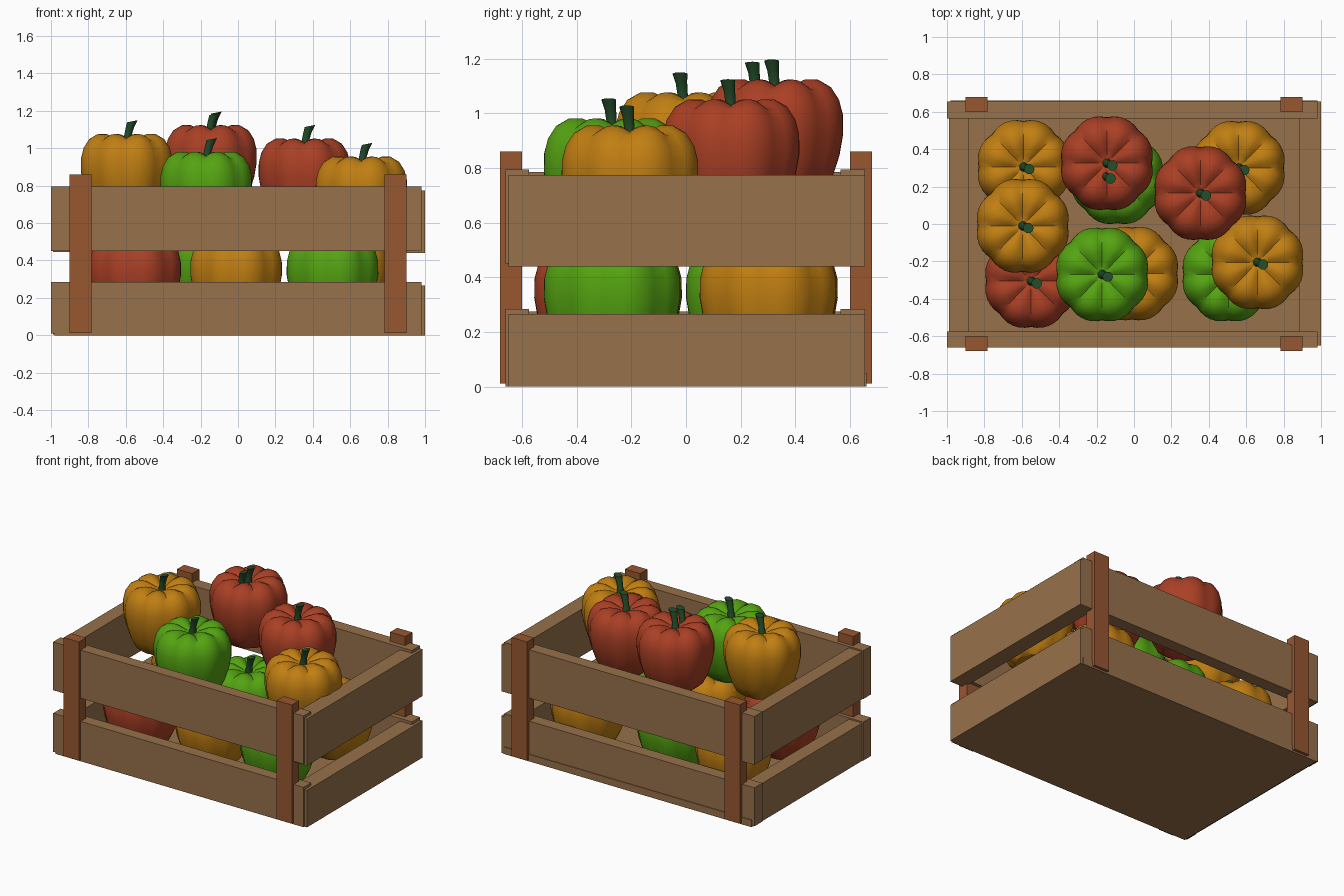
import bpy, bmesh, math
from mathutils import Vector

if "Cube" in bpy.data.objects:
    bpy.data.objects.remove(bpy.data.objects["Cube"])


def material(name, rgb):
    m = bpy.data.materials.new(name)
    m.diffuse_color = (*rgb, 1)
    m.use_nodes = True
    m.node_tree.nodes["Principled BSDF"].inputs["Base Color"].default_value = m.diffuse_color
    return m


WOOD = material("wood", (0.31, 0.165, 0.07))
POST = material("dark_wood", (0.31, 0.095, 0.03))
STEM = material("stem_green", (0.018, 0.075, 0.022))
RED = material("red", (0.40, 0.05, 0.018))
YELLOW = material("yellow", (0.53, 0.21, 0.006))
GREEN = material("green", (0.09, 0.37, 0.006))


def finish(name, bm, mat, smooth=False):
    bmesh.ops.recalc_face_normals(bm, faces=bm.faces)
    me = bpy.data.meshes.new(name)
    bm.to_mesh(me)
    bm.free()
    ob = bpy.data.objects.new(name, me)
    bpy.context.collection.objects.link(ob)
    me.materials.append(mat)
    if smooth:
        bpy.ops.object.select_all(action='DESELECT')
        ob.select_set(True)
        bpy.context.view_layer.objects.active = ob
        bpy.ops.object.shade_smooth_by_angle(angle=math.radians(40))
    return ob


def box(name, lo, hi, mat):
    bm = bmesh.new()
    bmesh.ops.create_cube(bm, size=1)
    for v in bm.verts:
        v.co = Vector([lo[i] + (v.co[i] + 0.5) * (hi[i] - lo[i]) for i in range(3)])
    return finish(name, bm, mat)


def loft(bm, rings):
    rows = [[bm.verts.new(p) for p in ring] for ring in rings]
    n = len(rows[0])
    for a, b in zip(rows, rows[1:]):
        for i in range(n):
            j = (i + 1) % n
            bm.faces.new((a[i], a[j], b[j], b[i]))
    bm.faces.new(rows[0][::-1])
    bm.faces.new(rows[-1])


# Pepper profile: radius, height below the crown, crease depth, crown dip
PROFILE = [(0.03, 0.435, 0, 0), (0.085, 0.462, 0.05, 0), (0.135, 0.462, 0.07, 0),
           (0.180, 0.425, 0.07, 0), (0.212, 0.36, 0.06, 0), (0.237, 0.28, 0.05, 0),
           (0.251, 0.20, 0.05, 0), (0.251, 0.13, 0.06, 0), (0.238, 0.075, 0.07, 0.004),
           (0.208, 0.028, 0.07, 0.012), (0.165, 0.002, 0.06, 0.022),
           (0.115, 0.002, 0.04, 0.022), (0.065, 0.022, 0.02, 0.014), (0.022, 0.045, 0, 0)]
LOBES, SIDES = 8, 48


def stem(name, x, y, top):
    # Flared stalk leaning to the right
    bm = bmesh.new()
    rings = []
    for r, z, dx in ((0.025, -0.05, 0), (0.020, -0.01, 0.006), (0.022, 0.03, 0.016), (0.028, 0.066, 0.03)):
        rings.append([(x + dx + r * math.cos(k * math.pi / 5),
                       y - dx * 0.4 + r * math.sin(k * math.pi / 5),
                       top + z + 0.2 * r * math.cos(k * math.pi / 5) * (z > 0.05)) for k in range(10)])
    loft(bm, rings)
    finish(name, bm, STEM, True)


def pepper(name, x, y, top, mat, turn=0.0):
    bm = bmesh.new()
    rings = []
    for r, depth, crease, dip in PROFILE:
        ring = []
        for k in range(SIDES):
            a = 2 * math.pi * k / SIDES
            groove = 1 - abs(math.sin(LOBES * a / 2))
            rr = r * (1.01 - crease * groove)
            ring.append((x + rr * math.cos(a + turn), y + 1.02 * rr * math.sin(a + turn),
                         top - depth - dip * groove))
        rings.append(ring)
    loft(bm, rings)
    finish(name, bm, mat, True)
    stem(name + "_stem", x, y, top)


# Crate floor
box("crate_floor", (-0.98, -0.66, 0), (0.98, 0.66, 0.05), WOOD)

# Side boards in two rows
for row, z0, z1 in (("lower", 0.01, 0.285), ("upper", 0.45, 0.795)):
    box(f"front_{row}_board", (-1.0, -0.66, z0), (0.98, -0.575, z1), WOOD)
    box(f"back_{row}_board", (-1.0, 0.565, z0), (0.98, 0.655, z1), WOOD)
    box(f"left_{row}_board", (-0.99, -0.65, z0 - 0.005), (-0.885, 0.65, z1 - 0.01), WOOD)
    box(f"right_{row}_board", (0.885, -0.65, z0 - 0.01), (1.0, 0.655, z1 - 0.02), WOOD)

# Corner posts
for xn, x in (("left", -0.842), ("right", 0.842)):
    for yn, y in (("front", -0.64), ("back", 0.64)):
        box(f"{yn}_{xn}_post", (x - 0.06, y - 0.04, 0.012), (x + 0.06, y + 0.04, 0.86), POST)

# Bottom layer of peppers
LOW = 0.525
for i, (x, y, mat) in enumerate([(-0.59, 0.305, YELLOW), (-0.55, -0.305, RED), (-0.01, -0.265, YELLOW),
                                 (-0.09, 0.25, GREEN), (0.505, -0.27, GREEN), (0.56, 0.30, YELLOW)]):
    pepper(f"lower_pepper_{i + 1}", x, y, LOW, mat)

# Top layer of peppers
for i, (x, y, top, mat) in enumerate([(-0.595, -0.01, 1.078, YELLOW), (-0.145, 0.325, 1.125, RED),
                                      (-0.17, -0.27, 0.983, GREEN), (0.355, 0.165, 1.053, RED),
                                      (0.66, -0.205, 0.957, YELLOW)]):
    pepper(f"upper_pepper_{i + 1}", x, y, top, mat)

# Second stalk on the tallest red pepper
stem("extra_stem", -0.155, 0.255, 1.117)
